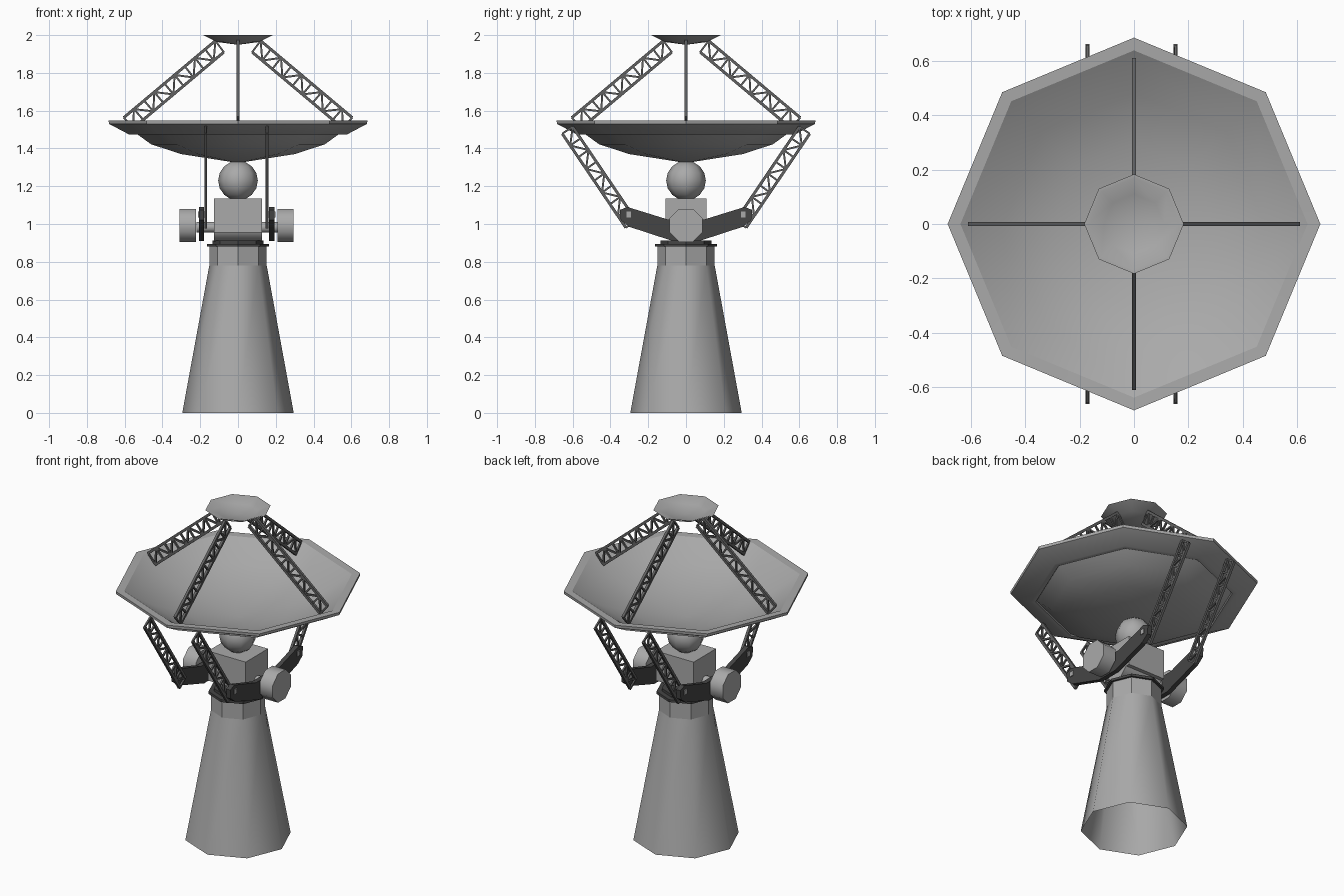
import bpy, bmesh, math
from mathutils import Vector, Matrix

if "Cube" in bpy.data.objects:
    bpy.data.objects.remove(bpy.data.objects["Cube"])


def material(name, v):
    m = bpy.data.materials.new(name)
    m.diffuse_color = (v, v, v, 1)
    m.use_nodes = True
    m.node_tree.nodes["Principled BSDF"].inputs["Base Color"].default_value = m.diffuse_color
    return m


LIGHT = material("light_grey", 0.40)
DARK = material("dark_grey", 0.06)
STEEL = material("truss_grey", 0.12)
CX = -0.007  # the tilting gear sits slightly off centre


def finish(bm, name, mat, smooth=None, normals=True):
    if normals:
        bmesh.ops.recalc_face_normals(bm, faces=bm.faces)
    me = bpy.data.meshes.new(name)
    bm.to_mesh(me)
    bm.free()
    me.materials.append(mat)
    ob = bpy.data.objects.new(name, me)
    bpy.context.collection.objects.link(ob)
    if smooth:
        bpy.ops.object.select_all(action='DESELECT')
        ob.select_set(True)
        bpy.context.view_layer.objects.active = ob
        bpy.ops.object.shade_smooth_by_angle(angle=math.radians(smooth))
    return ob


def lathe(name, profile, mat, smooth=None, phase=0.0, matrix=None, n=8):
    """Spin (radius, height) points into an eight-sided form."""
    bm = bmesh.new()
    rings = []
    for r, z in profile:
        if r == 0:
            rings.append([bm.verts.new((0, 0, z))] * n)
        else:
            rings.append([bm.verts.new((r * math.cos(phase + math.tau * i / n),
                                        r * math.sin(phase + math.tau * i / n), z)) for i in range(n)])
    for a, b in zip(rings, rings[1:]):
        for i in range(n):
            j = (i + 1) % n
            bm.faces.new(dict.fromkeys((a[i], a[j], b[j], b[i])))
    if matrix:
        bm.transform(matrix)
    return finish(bm, name, mat, smooth)


def box(name, centre, size, mat):
    bm = bmesh.new()
    bmesh.ops.create_cube(bm, size=1, matrix=Matrix.Translation(centre) @ Matrix.Diagonal((*size, 1)))
    return finish(bm, name, mat)


def bar(bm, a, b, t):
    d = b - a
    rot = d.to_track_quat('Z', 'Y').to_matrix().to_4x4()
    bmesh.ops.create_cube(bm, size=1, matrix=Matrix.Translation((a + b) / 2) @ rot
                          @ Matrix.Diagonal((t, t, d.length, 1)))


def truss(name, a0, a1, b0, b1, cells, matrix):
    """Flat truss in the YZ plane: rails a and b, posts and zigzag bracing."""
    a0, a1, b0, b1 = (Vector((0, *p)) for p in (a0, a1, b0, b1))
    bm = bmesh.new()
    bar(bm, a0, a1, 0.015)
    bar(bm, b0, b1, 0.015)
    for i in range(cells + 1):
        pa, pb = a0.lerp(a1, i / cells), b0.lerp(b1, i / cells)
        bar(bm, pa, pb, 0.010)
        if i < cells:
            na, nb = a0.lerp(a1, (i + 1) / cells), b0.lerp(b1, (i + 1) / cells)
            bar(bm, *((pa, nb) if i % 2 else (pb, na)), 0.010)
    bm.transform(matrix)
    return finish(bm, name, STEEL)


# Pedestal, neck and turntable
lathe("pedestal", [(0.295, 0), (0.152, 0.78)], LIGHT, 55)
lathe("neck", [(0, 0.78), (0.152, 0.78), (0.152, 0.88), (0, 0.88)], LIGHT)
lathe("neck_flange", [(0, 0.88), (0.165, 0.88), (0.165, 0.895), (0, 0.895)], DARK)
lathe("turntable", [(0, 0.895), (0.135, 0.895), (0.135, 0.912), (0, 0.912)], DARK)

# Gear housing, axle and counterweight drums along x
box("gear_housing", (0, 0, 1.045), (0.254, 0.215, 0.18), LIGHT)


def x_drum(name, x0, x1, apothem, z, smooth=50):
    r = apothem / math.cos(math.pi / 8)
    m = Matrix.Translation((0, 0, z)) @ Matrix.Rotation(math.pi / 2, 4, 'Y')
    lathe(name, [(0, x0), (r, x0), (r, x1), (0, x1)], LIGHT, smooth, math.pi / 8, m)


x_drum("gear_drum", -0.127, 0.127, 0.086, 0.993)
x_drum("axle", -0.22, 0.22, 0.027, 0.983)
for side, s in (("left", -1), ("right", 1)):
    x0, x1 = sorted((CX + s * 0.215, CX + s * 0.302))
    x_drum(side + "_drum", x0, x1, 0.0875, 0.993)

# Boomerang cradle arms, with pins and lower support trusses
half = [(0.07, 0.91), (0.30, 0.985), (0.345, 1.02), (0.35, 1.075), (0.31, 1.09), (0.10, 1.025)]
outline = half + [(-y, z) for y, z in reversed(half)]
for side, s in (("left", -1), ("right", 1)):
    bm = bmesh.new()
    f = bm.faces.new([bm.verts.new((CX + s * 0.172, y, z)) for y, z in outline])
    ext = bmesh.ops.extrude_face_region(bm, geom=[f])
    bmesh.ops.translate(bm, vec=(s * 0.028, 0, 0),
                        verts=[v for v in ext['geom'] if isinstance(v, bmesh.types.BMVert)])
    finish(bm, side + "_cradle_arm", DARK)
    for end, e in (("front", -1), ("back", 1)):
        box(f"{side}_{end}_pin", (CX + s * 0.187, e * 0.303, 1.05), (0.036, 0.026, 0.03), LIGHT)
        m = Matrix.Translation((CX - 0.002 + s * 0.162, 0, 0)) @ Matrix.Diagonal((1, e, 1, 1))
        truss(f"{side}_{end}_support_truss", (0.318, 0.98), (0.655, 1.478),
              (0.265, 1.02), (0.60, 1.515), 8, m)

# Ball joint under the dish
bm = bmesh.new()
bmesh.ops.create_uvsphere(bm, u_segments=8, v_segments=8, radius=0.105,
                          matrix=Matrix.Translation((0, 0, 1.23)))
finish(bm, "ball_joint", LIGHT, 60)

# Main dish: inner bowl, flat lip, sloped rim and outer bowl
lathe("main_dish", [(0, 1.338), (0.30, 1.388), (0.48, 1.448), (0.638, 1.545), (0.685, 1.547),
                    (0.683, 1.53), (0.575, 1.473), (0.545, 1.473), (0.54, 1.48),
                    (0.46, 1.422), (0.30, 1.37), (0, 1.323)], LIGHT, 30)

# Four upper trusses carrying the secondary reflector
for i, name in enumerate(("back", "left", "front", "right")):
    truss(name + "_feed_truss", (0.605, 1.563), (0.12, 1.97), (0.555, 1.507), (0.075, 1.91),
          9, Matrix.Rotation(i * math.pi / 2, 4, 'Z'))
lathe("secondary_reflector", [(0, 1.96), (0.11, 1.975), (0.17, 2.0), (0.183, 2.0),
                              (0.11, 1.963), (0, 1.949)], LIGHT, 30)
